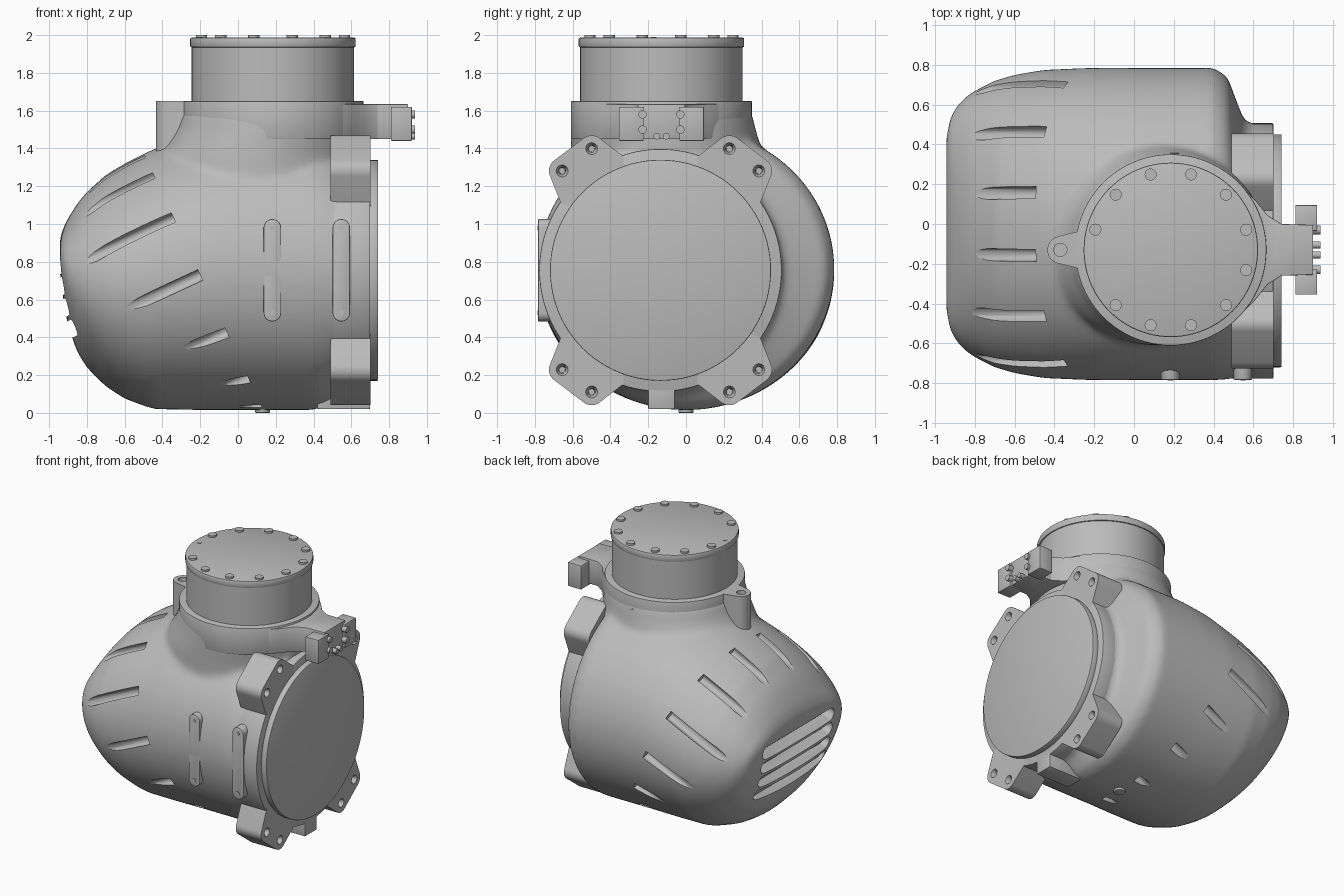
import bpy, bmesh, math
from math import sin, cos, pi, radians
from mathutils import Matrix, Vector
from mathutils.bvhtree import BVHTree
from mathutils.geometry import convex_hull_2d

if "Cube" in bpy.data.objects:
    bpy.data.objects.remove(bpy.data.objects["Cube"])

grey = bpy.data.materials.new("cast_grey")
grey.use_nodes = True
grey.diffuse_color = (0.5, 0.5, 0.5, 1)
grey.node_tree.nodes["Principled BSDF"].inputs["Base Color"].default_value = (0.5, 0.5, 0.5, 1)


# --- helpers ---
def place(axis, t, u, v):
    return Vector({"x": (t, u, v), "y": (u, t, v), "z": (u, v, t)}[axis])


def circle(u, v, r, n=48, rv=None):
    rv = rv or r
    return [(u + r * cos(2 * pi * i / n), v + rv * sin(2 * pi * i / n)) for i in range(n)]


def hull(*groups):
    pts = [Vector(p) for g in groups for p in g]
    return [tuple(pts[i]) for i in convex_hull_2d(pts)]


def rect(u0, u1, v0, v1):
    return [(u0, v0), (u1, v0), (u1, v1), (u0, v1)]


def loft(bm, axis, outlines, matrix=Matrix()):
    """Skin a stack of (t, outline) sections into a closed solid."""
    rings = [[bm.verts.new(matrix @ place(axis, t, *p)) for p in pts] for t, pts in outlines]
    n = len(rings[0])
    faces = [bm.faces.new(rings[0]), bm.faces.new(rings[-1])]
    for a, b in zip(rings, rings[1:]):
        for i in range(n):
            j = (i + 1) % n
            faces.append(bm.faces.new((a[i], a[j], b[j], b[i])))
    bmesh.ops.recalc_face_normals(bm, faces=faces)
    return bm


def make(name, bm):
    mesh = bpy.data.meshes.new(name)
    bm.to_mesh(mesh)
    bm.free()
    mesh.materials.append(grey)
    ob = bpy.data.objects.new(name, mesh)
    bpy.context.collection.objects.link(ob)
    return ob


def finish(ob, cutter=None, bevel=0):
    if cutter:
        mod = ob.modifiers.new("cut", "BOOLEAN")
        mod.operation, mod.solver, mod.object = "DIFFERENCE", "EXACT", cutter
    if bevel:
        mod = ob.modifiers.new("edge", "BEVEL")
        mod.width, mod.segments, mod.limit_method = bevel, 2, "ANGLE"
    bpy.ops.object.select_all(action="DESELECT")
    ob.select_set(True)
    bpy.context.view_layer.objects.active = ob
    bpy.ops.object.convert(target="MESH")
    bpy.ops.object.shade_smooth_by_angle(angle=radians(35))
    return ob


def prism(name, axis, outline, lo, hi, bevel=0.0, cutter=None):
    ob = make(name, loft(bmesh.new(), axis, [(lo, outline), (hi, outline)]))
    return finish(ob, cutter, bevel)


# --- cast housing: leaning dome, flange barrel and flared neck blended together ---
FY, FZ = -0.135, 0.755      # flange axis
NX, NY = 0.185, -0.13       # neck axis
dome = [  # x, bottom, top, half depth
    (-0.943, 0.74, 0.92, 0.44), (-0.925, 0.60, 0.98, 0.53), (-0.90, 0.46, 1.03, 0.58),
    (-0.85, 0.32, 1.11, 0.635), (-0.80, 0.24, 1.17, 0.67), (-0.70, 0.14, 1.26, 0.72),
    (-0.60, 0.075, 1.32, 0.75), (-0.45, 0.02, 1.395, 0.775), (-0.2, 0.015, 1.48, 0.785),
    (0.0, 0.015, 1.51, 0.785), (0.40, 0.015, 1.51, 0.785)]
sections = [(x, circle(0, (a + b) / 2, d, 96, (b - a) / 2)) for x, a, b, d in dome]
sections += [(0.47, circle(-0.02, 0.76, 0.76, 96, 0.72)),
             (0.51, circle(-0.07, 0.757, 0.70, 96, 0.68)),
             (0.56, circle(FY, FZ, 0.64, 96)), (0.64, circle(FY, FZ, 0.64, 96))]
shell = loft(bmesh.new(), "x", sections)
tree = BVHTree.FromBMesh(shell)
loft(shell, "x", [(0, circle(FY, FZ, 0.64)), (0.64, circle(FY, FZ, 0.64))])
neck = [(1.1, 0.1, -0.1, 0.56, 0.51), (1.35, 0.12, -0.1, 0.54, 0.51),
        (1.5, 0.17, -0.12, 0.495, 0.49), (1.6, NX, NY, 0.475, 0.475)]
loft(shell, "z", [(z, circle(x, y, a, 64, b)) for z, x, y, a, b in neck])
housing = make("housing", shell)
mod = housing.modifiers.new("blend", "REMESH")
mod.mode, mod.voxel_size = "VOXEL", 0.02
mod = housing.modifiers.new("soften", "SMOOTH")
mod.factor, mod.iterations = 0.5, 14

# --- cooling slots around the leaning axis, and vents in the end ---
lean = radians(25)
along = Vector((cos(lean), 0, sin(lean)))
up = Vector((-sin(lean), 0, cos(lean)))
side = Vector((0, 1, 0))
centre = Vector((-0.2, 0, 0.73))


def frame(origin, x, y, z):
    m = Matrix((x, y, z)).transposed().to_4x4()
    m.translation = origin
    return m


cuts = bmesh.new()
slot = hull(circle(0, 0, 0.031, 16), circle(0, 0.2, 0.031, 16))
for k in range(14):
    a = 2 * pi * (k + 0.5) / 14
    radial = up * cos(a) + side * sin(a)
    hit = tree.ray_cast(centre, radial)[0]
    m = frame(hit - radial * 0.02, along, radial.cross(along), radial)
    loft(cuts, "x", [(-0.6, slot), (0, slot)], m)
vent = hull(circle(-0.38, 0, 0.045, 16), circle(0.38, 0, 0.045, 16))
for x, z in ((-0.885, 0.81), (-0.88, 0.695), (-0.865, 0.58), (-0.84, 0.465)):
    loft(cuts, "x", [(-0.3, vent), (0, vent)], frame(Vector((x, 0, z)), along, side, up))
cutter = make("slot_cutter", cuts)
cutter.hide_render = True
finish(housing, cutter)
bpy.data.objects.remove(cutter)

# --- side flange: ring, cover and four twin-bolt lugs ---
prism("flange_ring", "x", circle(FY, FZ, 0.642, 96), 0.5, 0.7, 0.006)
prism("flange_cover", "x", circle(FY, FZ, 0.585, 96), 0.68, 0.742, 0.006)


def polar(a, r):
    return FY + r * cos(radians(a)), FZ + r * sin(radians(a))


for mid in (52.9, 127.1, 232.9, 307.1):
    bolts = [polar(mid + s * 7.6, 0.74) for s in (-1, 1)]
    holes = bmesh.new()
    for p in bolts:
        loft(holes, "x", [(0.6, circle(*p, 0.016, 24)), (0.67, circle(*p, 0.018, 24)),
                          (0.72, circle(*p, 0.04, 24))])
    cutter = make("bolt_hole_cutter", holes)
    cutter.hide_render = True
    outline = hull(*[circle(*p, 0.07, 32) for p in bolts],
                   [polar(mid - 19, 0.635), polar(mid + 19, 0.635),
                    polar(mid - 12, 0.45), polar(mid + 12, 0.45)])
    prism("flange_lug", "x", outline, 0.49, 0.701, 0, cutter)
    bpy.data.objects.remove(cutter)

# --- neck: collar, pipe, bolted lid ---
prism("collar", "z", circle(NX, NY, 0.48, 96), 1.45, 1.65, 0.004)
prism("neck_pipe", "z", circle(NX, NY, 0.43, 96), 1.6, 1.94)
prism("lid", "z", circle(NX, NY, 0.438, 96), 1.935, 1.987, 0.008)
for k in range(12):
    a = radians(15 + 30 * k)
    small = k == 6
    if small:
        a = radians(186)
    p = (NX + 0.392 * cos(a), NY + 0.392 * sin(a))
    prism("lid_bolt", "z", circle(*p, 0.016 if small else 0.03, 20), 1.98, 1.99 if small else 2.0)
prism("collar_plug", "y", circle(0.2, 1.53, 0.03, 24), 0.3, 0.356)

# --- eye lug on the collar ---
eye = make("eye_cutter", loft(bmesh.new(), "z", [(1.5, circle(-0.37, NY, 0.033, 24)),
                                                  (1.8, circle(-0.37, NY, 0.033, 24))]))
eye.hide_render = True
prism("eye_lug", "z", hull(circle(-0.365, NY, 0.07, 32), rect(-0.25, -0.2, NY - 0.1, NY + 0.1)),
      1.3, 1.65, 0, eye)
bpy.data.objects.remove(eye)

# --- connector arm with end blocks and screws ---
half_arm = [(0.5, 0.36), (0.61, 0.25), (0.67, 0.175), (0.74, 0.13), (0.9, 0.125)]
arm = [(x, NY + w) for x, w in half_arm] + [(x, NY - w) for x, w in reversed(half_arm)]
prism("connector_arm", "z", arm, 1.45, 1.635, 0.004)
for s in (-1, 1):
    y = NY + s * 0.16
    prism("connector_block", "x", rect(y - 0.065, y + 0.065, 1.44, 1.62), 0.81, 0.92, 0.004)
    for dy, z, r in ((0.1, 1.58, 0.022), (0.1, 1.5, 0.022), (0.025, 1.465, 0.018)):
        prism("connector_screw", "x", circle(NY + s * dy, z, r, 16), 0.88, 0.938)

# --- front straps with screws ---
for x in (0.182, 0.547):
    prism("front_strap", "y", hull(circle(x, 0.53, 0.046, 32), circle(x, 0.98, 0.046, 32)),
          -0.783, -0.62, 0.005)
    for z in (0.53, 0.98):
        prism("strap_screw", "y", circle(x, z, 0.013, 16), -0.787, -0.77)

# --- underside: foot block and drain plug ---
prism("foot_block", "x", rect(-0.2, -0.06, 0.02, 0.2), 0.42, 0.7, 0.006)
prism("drain_plug", "z", circle(0.13, 0, 0.04, 32), 0.0, 0.06, 0.006)
